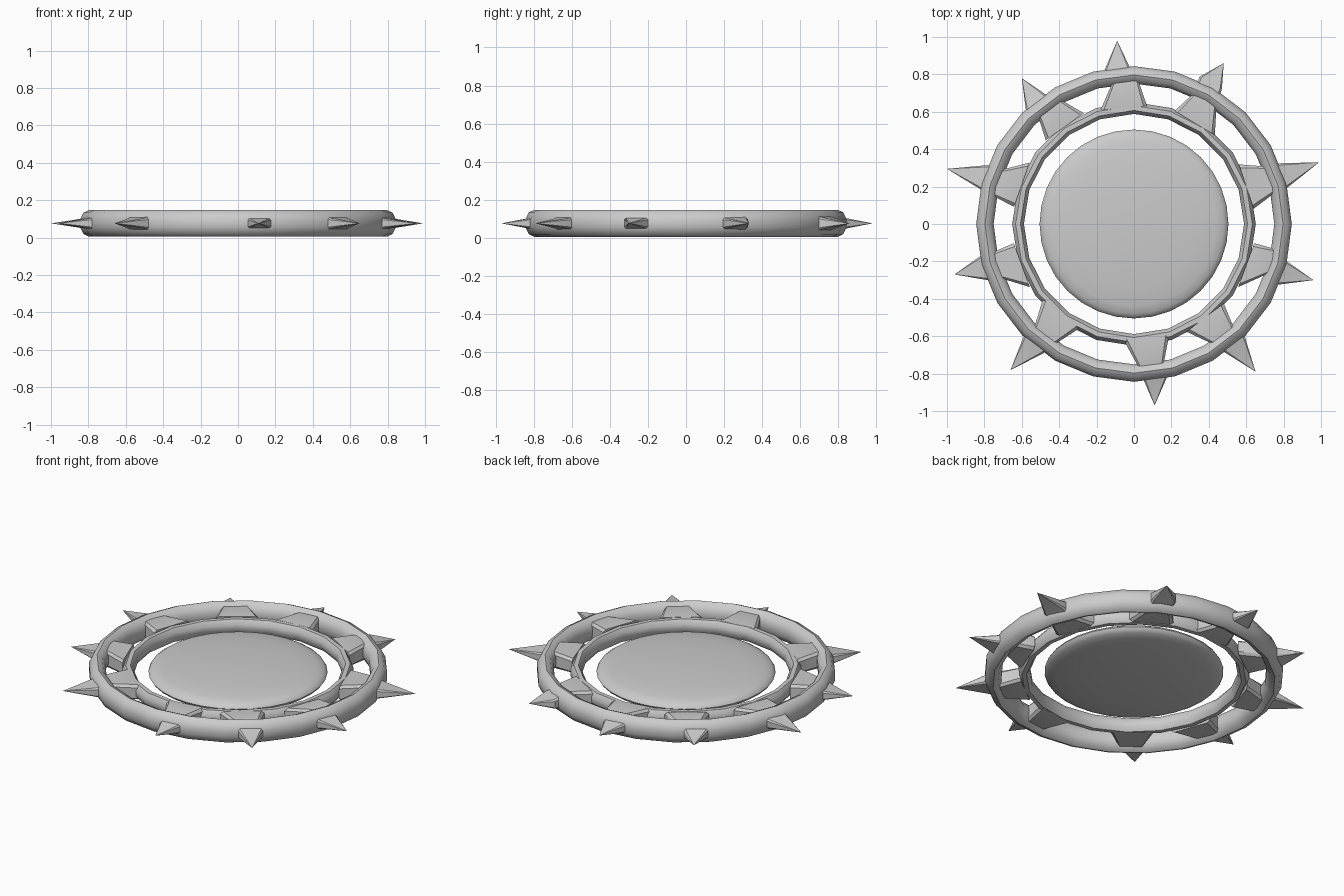
import bpy, bmesh, math
from mathutils import Vector

if "Cube" in bpy.data.objects:
    bpy.data.objects.remove(bpy.data.objects["Cube"])

MID = 0.076  # height of the middle plane


def make_object(name, bm, angle):
    bmesh.ops.recalc_face_normals(bm, faces=bm.faces)
    me = bpy.data.meshes.new(name)
    bm.to_mesh(me)
    bm.free()
    ob = bpy.data.objects.new(name, me)
    bpy.context.collection.objects.link(ob)
    bpy.ops.object.select_all(action='DESELECT')
    ob.select_set(True)
    bpy.context.view_layer.objects.active = ob
    bpy.ops.object.shade_smooth_by_angle(angle=math.radians(angle))
    return ob


def ring(name, radius, half_w, half_h, sides, tube):
    """Oval-section ring lying flat."""
    bm = bmesh.new()
    loops = []
    for i in range(sides):
        a = 2 * math.pi * i / sides
        loop = []
        for j in range(tube):
            t = 2 * math.pi * (j + 0.5) / tube
            r = radius + half_w * math.cos(t)
            loop.append(bm.verts.new((r * math.cos(a), r * math.sin(a),
                                      MID + half_h * math.sin(t))))
        loops.append(loop)
    for i in range(sides):
        p, q = loops[i], loops[(i + 1) % sides]
        for j in range(tube):
            k = (j + 1) % tube
            bm.faces.new((p[j], p[k], q[k], q[j]))
    return make_object(name, bm, 50)


def disc(name, profile, sides):
    """Domed disc spun from a (radius, half height) profile."""
    pts = profile + [(r, -h) for r, h in reversed(profile[:-1])]
    bm = bmesh.new()
    vs = [bm.verts.new((r, 0, MID + h)) for r, h in pts]
    es = [bm.edges.new(e) for e in zip(vs, vs[1:])]
    bmesh.ops.spin(bm, geom=vs + es, axis=(0, 0, 1), cent=(0, 0, 0),
                   angle=2 * math.pi, steps=sides)
    bmesh.ops.remove_doubles(bm, verts=bm.verts, dist=1e-4)
    return make_object(name, bm, 60)


def spike(name, stations):
    """Block that bridges the rings and ends in a pointed spike."""
    sizes = [(0.125, 0.045), (0.07, 0.052), (0.068, 0.028)]
    bm = bmesh.new()
    loops = []
    for (x, y), (w, h) in zip(stations, sizes):
        c = Vector((x, y, MID))
        side = Vector((-y, x, 0)).normalized()
        up = Vector((0, 0, 1))
        loops.append([bm.verts.new(c + side * w * s + up * h * u)
                      for s, u in ((-1, -.7), (-.85, -1), (.85, -1), (1, -.7),
                                   (1, .7), (.85, 1), (-.85, 1), (-1, .7))])
    n = 8
    for p, q in zip(loops, loops[1:]):
        for j in range(n):
            k = (j + 1) % n
            bm.faces.new((p[j], p[k], q[k], q[j]))
    tip = bm.verts.new((*stations[3], MID))
    for j in range(n):
        bm.faces.new((loops[2][j], loops[2][(j + 1) % n], tip))
    bm.faces.new(loops[0])
    return make_object(name, bm, 35)


# Rings and central disc
ring("outer_ring", 0.797, 0.049, 0.071, 24, 10)
ring("inner_ring", 0.62, 0.034, 0.048, 20, 8)
disc("central_disc", [(0, 0.06), (0.2, 0.055), (0.35, 0.045), (0.44, 0.034),
                      (0.48, 0.024), (0.498, 0.012), (0.505, 0)], 32)

# Hand-shaped spikes: block inner end, block outer end, spike base, tip
SPIKES = [
    ((-.055, .62), (-.045, .76), (-.09, .83), (-.09, .98)),
    ((.325, .54), (.38, .665), (.41, .755), (.48, .86)),
    ((.60, .20), (.74, .24), (.80, .26), (.99, .33)),
    ((.60, -.22), (.73, -.20), (.79, -.26), (.96, -.30)),
    ((.38, -.50), (.48, -.60), (.54, -.645), (.65, -.79)),
    ((.065, -.60), (.09, -.75), (.115, -.815), (.11, -.97)),
    ((-.39, -.48), (-.48, -.60), (-.54, -.65), (-.66, -.78)),
    ((-.60, -.22), (-.74, -.22), (-.80, -.235), (-.96, -.27)),
    ((-.60, .21), (-.74, .22), (-.80, .25), (-1.0, .295)),
    ((-.37, .52), (-.46, .63), (-.525, .65), (-.60, .78)),
]
for i, s in enumerate(SPIKES):
    spike(f"spike_{i + 1}", s)
